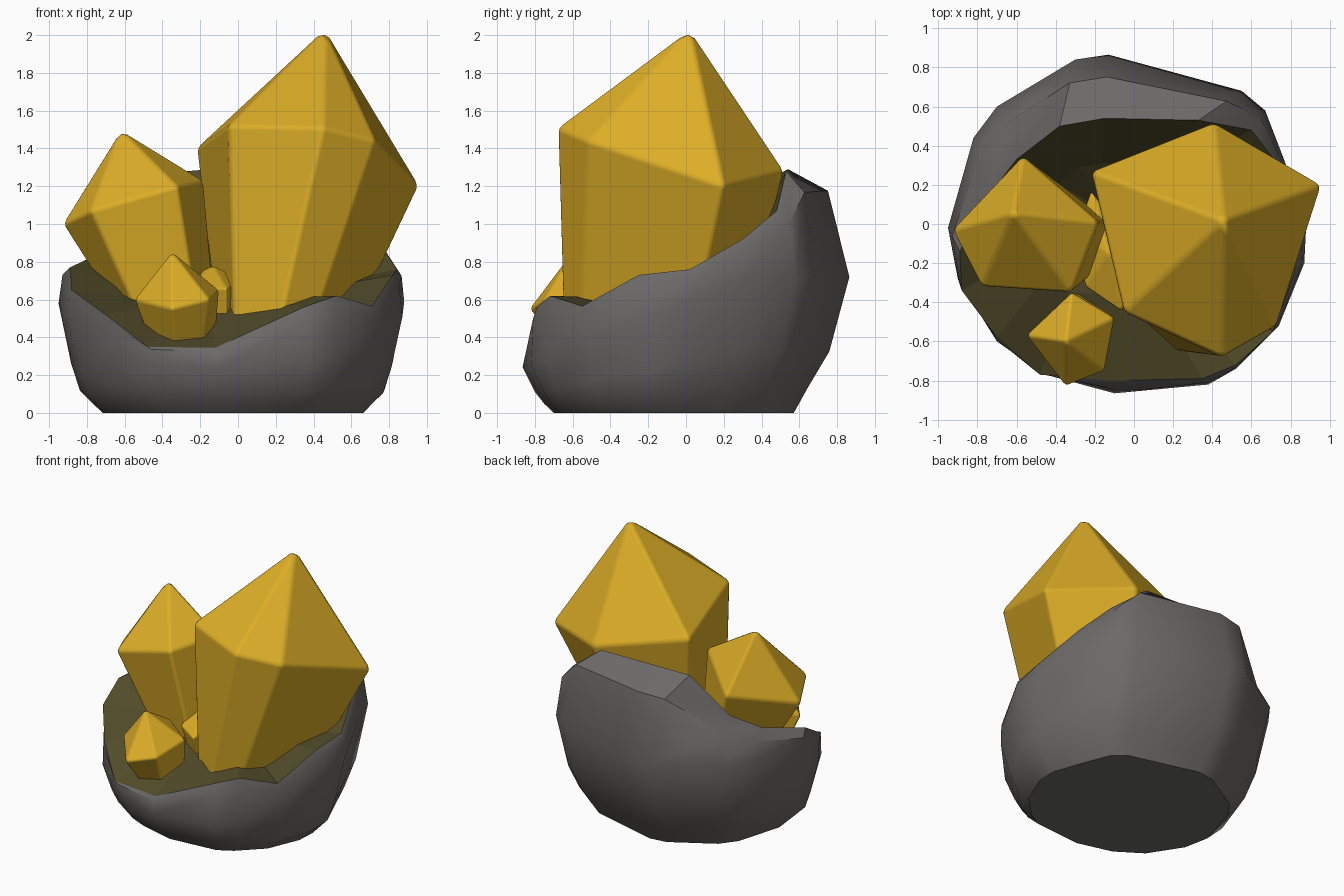
import bpy, math
from mathutils import Vector

if "Cube" in bpy.data.objects:
    bpy.data.objects.remove(bpy.data.objects["Cube"])


def material(name, rgb):
    m = bpy.data.materials.new(name)
    m.diffuse_color = (*rgb, 1)
    m.use_nodes = True
    m.node_tree.nodes["Principled BSDF"].inputs["Base Color"].default_value = m.diffuse_color
    return m


ROCK = material("rock grey", (0.15, 0.143, 0.137))
HOLLOW = material("dark olive", (0.085, 0.073, 0.023))
GOLD = material("golden yellow", (0.72, 0.42, 0.02))


def make(name, verts, faces, mat, smooth_angle=None):
    me = bpy.data.meshes.new(name)
    me.from_pydata([tuple(v) for v in verts], [], faces)
    me.materials.append(mat)
    if smooth_angle:
        me.polygons.foreach_set("use_smooth", [True] * len(me.polygons))
        me.set_sharp_from_angle(angle=math.radians(smooth_angle))
    ob = bpy.data.objects.new(name, me)
    bpy.context.collection.objects.link(ob)
    return ob


def bridge(rings, n):
    return [(r * n + i, r * n + (i + 1) % n, (r + 1) * n + (i + 1) % n, (r + 1) * n + i)
            for r in range(rings - 1) for i in range(n)]


# Widest outline of the rock (x, y), counter-clockwise from the front
wide = [(-.10, -.865), (.38, -.82), (.52, -.74), (.74, -.52), (.87, -.2), (.88, 0),
        (.77, .32), (.67, .58), (.55, .68), (-.13, .865), (-.30, .84), (-.70, .60),
        (-.82, .44), (-.95, -.02), (-.90, -.28), (-.70, -.60), (-.45, -.77)]
# Jagged rim (x, y, z), same order
rim = [(-.12, -.80, .345), (.35, -.79, .56), (.52, -.72, .62), (.71, -.55, .565),
       (.82, -.25, .73), (.84, .02, .76), (.74, .30, .92), (.60, .48, 1.07),
       (.33, .53, 1.28), (-.15, .54, 1.29), (-.38, .50, 1.27), (-.60, .33, .96),
       (-.74, .15, .84), (-.89, -.14, .77), (-.88, -.34, .65), (-.70, -.58, .52),
       (-.48, -.77, .35)]
n = len(rim)
rim = [Vector(p) for p in rim]
belly = [Vector((x, y, min(.24 + .4 * (y + .87), .72))) for x, y in wide]

# Rock shell: rings from the flat foot up to the rim
rings = []
for sx, sy, oy, f in [(.755, .735, -.065, 0), (.88, .81, -.05, .2), (.93, .90, -.02, .45)]:
    rings += [(b.x * sx, b.y * sy + oy, b.z * f) for b in belly]
rings += belly
rings += [(*b.lerp(r, .35).xy, b.z + .8 * (r.z - b.z)) for b, r in zip(belly, rim)]
rings += rim
make("rock_shell", rings, bridge(6, n) + [tuple(reversed(range(n)))], ROCK, 38)

# Hollow: faceted floor running from the rim to the middle
mid = Vector((-.18, .08, .60))
inner = []
for r in rim:
    p = r.lerp(mid, .5)
    p.z = mid.z + .32 * (r.z - mid.z)
    inner.append(p)
faces = bridge(2, n) + [(n + i, n + (i + 1) % n, 2 * n) for i in range(n)]
make("rock_hollow", rim + inner + [mid], faces, HOLLOW)


# Crystals: narrow buried base, wide shoulder, pointed tip
def crystal(name, tip, shoulder, base, bevel):
    k = len(tip and shoulder)
    faces = bridge(2, k) + [tuple(reversed(range(k)))]
    faces += [(k + i, k + (i + 1) % k, 2 * k) for i in range(k)]
    ob = make(name, base + shoulder + [tip], faces, GOLD)
    ob.data.polygons.foreach_set("use_smooth", [True] * len(faces))
    b = ob.modifiers.new("soft edges", "BEVEL")
    b.width, b.segments, b.limit_method = bevel, 2, "NONE"
    b.harden_normals = True


crystal("large_crystal", (.46, .02, 2.03),
        [(-.22, .27, 1.40), (-.05, -.45, 1.52), (.45, -.68, 1.51), (.73, -.52, 1.44),
         (.96, .20, 1.20), (.41, .52, 1.28)],
        [(-.10, .12, .4), (-.02, -.44, .4), (.20, -.65, .4), (.38, -.56, .4),
         (.58, .03, .4), (.30, .30, .4)], .022)
crystal("medium_crystal", (-.62, .06, 1.50),
        [(-.93, -.03, 1.0), (-.78, -.32, 1.07), (-.32, -.35, 1.20), (-.18, .01, 1.23),
         (-.57, .35, 1.10)],
        [(-.58, 0, .45), (-.50, -.22, .45), (-.20, -.25, .45), (-.11, 0, .45),
         (-.35, .18, .45)], .02)
crystal("small_crystal", (-.35, -.60, .855),
        [(-.55, -.57, .60), (-.35, -.83, .55), (-.15, -.75, .60), (-.10, -.48, .65),
         (-.32, -.35, .70)],
        [(-.47, -.50, .38), (-.34, -.69, .37), (-.18, -.65, .38), (-.12, -.46, .38),
         (-.28, -.35, .38)], .014)
# Low growth between the three crystals
crystal("centre_crystal", (-.13, -.15, .78),
        [(-.30, -.05, .70), (-.25, -.32, .66), (-.06, -.45, .66), (.03, -.15, .70),
         (-.22, .17, .72)],
        [(-.25, -.05, .4), (-.20, -.27, .4), (-.06, -.36, .4), (0, -.15, .4),
         (-.18, .10, .4)], .012)
